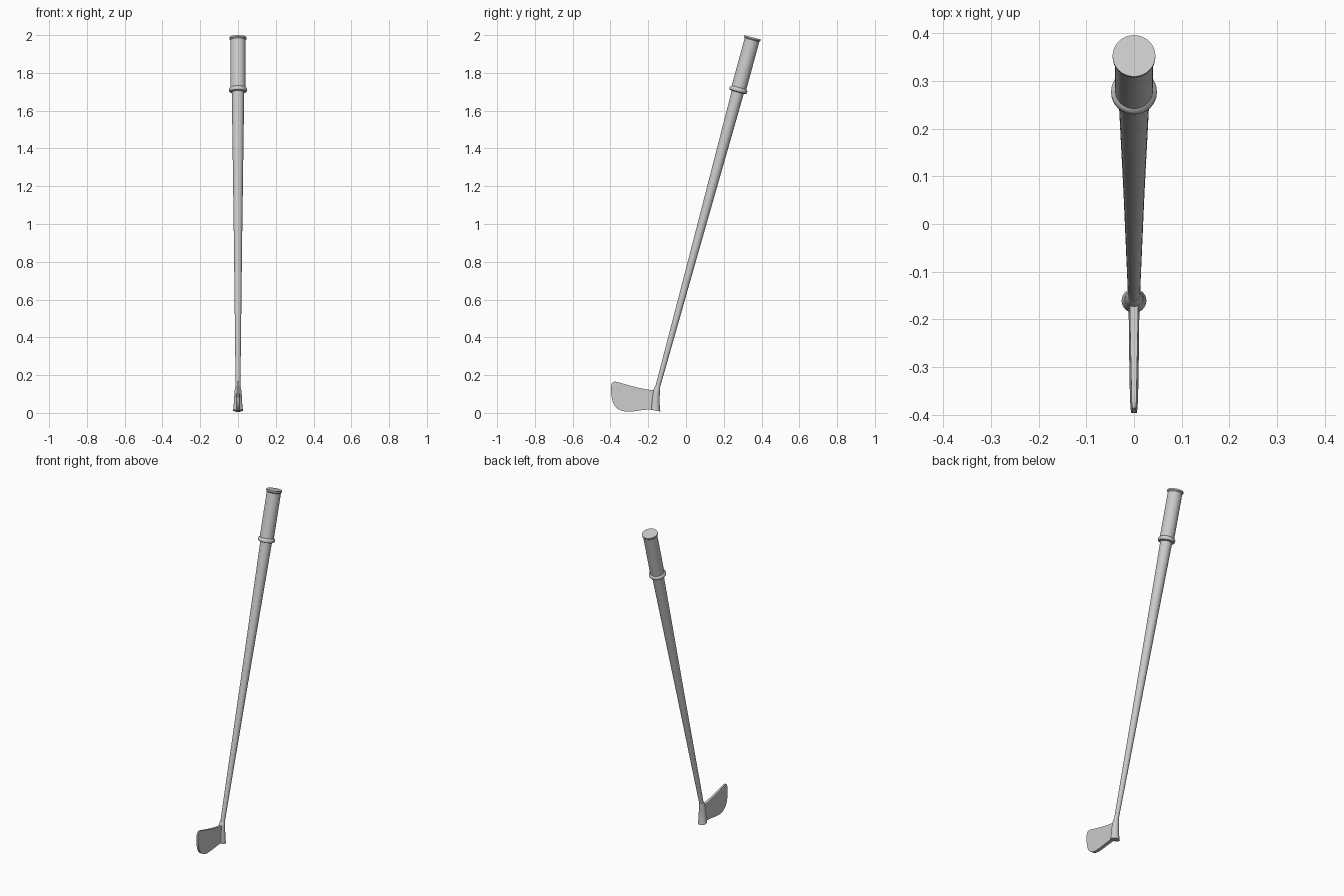
import bpy, bmesh, math
from mathutils import Vector

if "Cube" in bpy.data.objects:
    bpy.data.objects.remove(bpy.data.objects["Cube"])

TILT = math.radians(15.2)
TOP = Vector((0, 0.353, 1.988))
SIDES = 32


def finish(name, bm, angle=35):
    bmesh.ops.recalc_face_normals(bm, faces=bm.faces)
    me = bpy.data.meshes.new(name)
    bm.to_mesh(me)
    bm.free()
    ob = bpy.data.objects.new(name, me)
    bpy.context.collection.objects.link(ob)
    bpy.ops.object.select_all(action='DESELECT')
    ob.select_set(True)
    bpy.context.view_layer.objects.active = ob
    bpy.ops.object.shade_smooth_by_angle(angle=math.radians(angle))
    return ob


def tube(name, rings):
    """Capped tube through rings of (centre, radius, tilt)."""
    bm = bmesh.new()
    loops = []
    for c, r, tilt in rings:
        u = Vector((0, math.cos(tilt), -math.sin(tilt)))
        loops.append([bm.verts.new(c + Vector((r * math.cos(a), 0, 0)) + u * r * math.sin(a))
                      for a in (2 * math.pi * i / SIDES for i in range(SIDES))])
    for a, b in zip(loops, loops[1:]):
        for i in range(SIDES):
            j = (i + 1) % SIDES
            bm.faces.new((a[i], a[j], b[j], b[i]))
    bm.faces.new(loops[0])
    bm.faces.new(loops[-1])
    return finish(name, bm)


def along(profile):
    """Profile of (distance below the butt end, radius) on the leaning axis."""
    d = Vector((0, -math.sin(TILT), -math.cos(TILT)))
    return [(TOP + d * s, r, TILT) for s, r in profile]


# Grip with a butt lip and a rounded lower collar
tube("grip", along([(0, 0.045), (0.008, 0.045), (0.014, 0.040), (0.275, 0.040),
                    (0.280, 0.046), (0.285, 0.048), (0.293, 0.048),
                    (0.298, 0.045), (0.301, 0.034)]))

# Tapered shaft
tube("shaft", along([(0.29, 0.033), (1.1, 0.022), (1.93, 0.0125)]))

# Hosel: flares and bends towards vertical
tube("hosel", [(Vector((0, y, z)), r, math.radians(t)) for y, z, r, t in (
    (-0.149, 0.140, 0.0130, 15), (-0.152, 0.130, 0.0155, 15),
    (-0.156, 0.115, 0.0185, 13), (-0.159, 0.090, 0.0200, 9),
    (-0.161, 0.060, 0.0215, 7), (-0.162, 0.030, 0.0240, 9),
    (-0.161, 0.012, 0.0260, 11))])

# Blade outline (y, z), rounded at the toe, wedge-shaped in thickness
outline = [(-0.165, 0.119), (-0.20, 0.123), (-0.26, 0.135), (-0.32, 0.151),
           (-0.355, 0.161), (-0.376, 0.166), (-0.386, 0.164), (-0.393, 0.156),
           (-0.397, 0.140), (-0.397, 0.110), (-0.394, 0.084), (-0.388, 0.059),
           (-0.378, 0.038), (-0.362, 0.022), (-0.342, 0.011), (-0.315, 0.006),
           (-0.28, 0.008), (-0.23, 0.015), (-0.165, 0.021)]


def half_thickness(y, z):
    toe = (-0.165 - y) / 0.232
    return 0.0120 - 0.0035 * toe - 0.025 * z


bm = bmesh.new()
sides = [[bm.verts.new((s * half_thickness(y, z), y, z)) for y, z in outline] for s in (-1, 1)]
for loop in sides:
    bm.faces.new(loop)
n = len(outline)
for i in range(n):
    j = (i + 1) % n
    bm.faces.new((sides[0][i], sides[0][j], sides[1][j], sides[1][i]))
finish("blade", bm)
